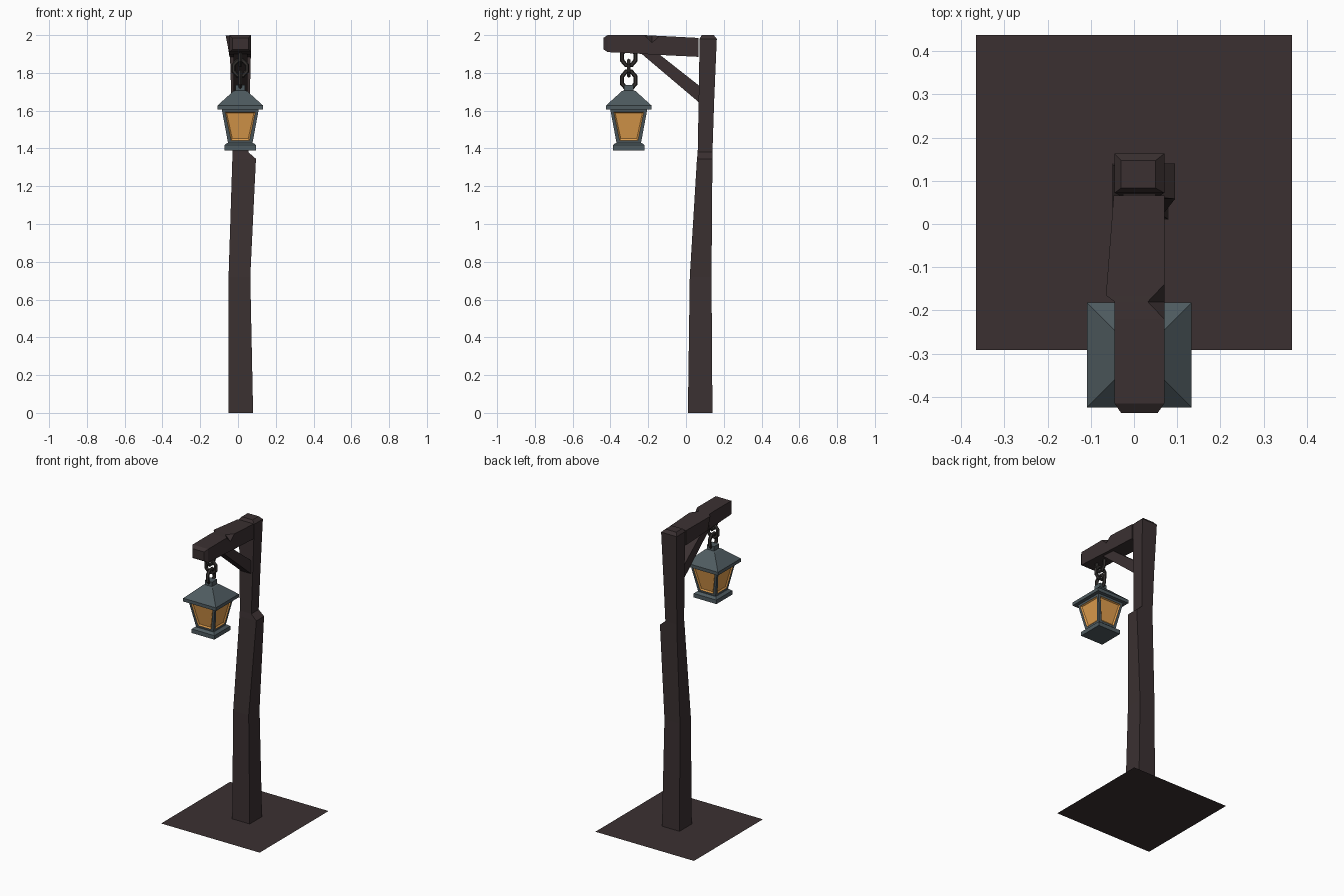
import bpy, bmesh, math
from mathutils import Matrix

if "Cube" in bpy.data.objects:
    bpy.data.objects.remove(bpy.data.objects["Cube"])


def material(name, rgb):
    m = bpy.data.materials.new(name)
    m.diffuse_color = (*rgb, 1)
    m.use_nodes = True
    m.node_tree.nodes["Principled BSDF"].inputs["Base Color"].default_value = m.diffuse_color
    return m


WOOD = material("dark wood", (0.043, 0.030, 0.031))
METAL = material("blue grey metal", (0.078, 0.105, 0.117))
GLASS = material("amber glass", (0.74, 0.34, 0.075))
IRON = material("black iron", (0.033, 0.029, 0.027))


def finish(bm, name, *mats):
    me = bpy.data.meshes.new(name)
    bm.to_mesh(me)
    bm.free()
    for m in mats:
        me.materials.append(m)
    ob = bpy.data.objects.new(name, me)
    bpy.context.collection.objects.link(ob)
    return ob


def loft(rings):
    """Skin a list of equal-length point rings and cap both ends."""
    bm = bmesh.new()
    vs = [[bm.verts.new(p) for p in r] for r in rings]
    n = len(vs[0])
    for a, b in zip(vs, vs[1:]):
        for i in range(n):
            j = (i + 1) % n
            bm.faces.new((a[i], a[j], b[j], b[i]))
    bm.faces.new(vs[0][::-1])
    bm.faces.new(vs[-1])
    bmesh.ops.remove_doubles(bm, verts=bm.verts, dist=1e-5)
    bmesh.ops.recalc_face_normals(bm, faces=bm.faces)
    return bm


def rect(z, x0, x1, y0, y1):
    return [(x0, y0, z), (x1, y0, z), (x1, y1, z), (x0, y1, z)]


# ground patch
bm = bmesh.new()
bm.faces.new([bm.verts.new(p) for p in rect(0, -0.365, 0.365, -0.292, 0.437)])
finish(bm, "ground_patch", WOOD)

# crooked post with a step on its right side and a bevelled top
finish(loft([rect(*s) for s in (
    (0.0, -0.05, 0.08, 0.01, 0.14),
    (0.72, -0.05, 0.065, 0.02, 0.135),
    (1.345, -0.03, 0.095, 0.058, 0.14),
    (1.38, -0.03, 0.055, 0.062, 0.14),
    (1.65, -0.035, 0.062, 0.067, 0.149),
    (1.98, -0.045, 0.07, 0.072, 0.163),
    (2.0, -0.03, 0.05, 0.083, 0.147))]), "post", WOOD)


# beam: bevelled front end, chipped right edge, bulge on the upper left edge
def beam_ring(y, xl, xr, z0, z1, chip=0.0, bottom_left=-0.045):
    return [(bottom_left, y, z0), (xr, y, z0), (xr, y, z1 - chip),
            (xr - chip, y, z1), (xl, y, z1)]


finish(loft([
    beam_ring(-0.437, -0.03, 0.055, 1.925, 1.985, 0, -0.03),
    beam_ring(-0.415, -0.045, 0.07, 1.91, 2.0),
    beam_ring(-0.22, -0.045, 0.07, 1.90, 2.0),
    beam_ring(-0.18, -0.045, 0.07, 1.897, 1.998, 0.038),
    beam_ring(-0.165, -0.065, 0.07, 1.896, 1.997, 0.024),
    beam_ring(-0.14, -0.063, 0.07, 1.895, 1.996),
    beam_ring(0.066, -0.047, 0.07, 1.885, 1.985)]), "beam", WOOD)

# diagonal brace
profile = [(-0.24, 1.905), (-0.15, 1.905), (0.085, 1.72), (0.085, 1.63)]
finish(loft([[(x, y, z) for y, z in profile] for x in (-0.025, 0.05)]),
       "brace", WOOD)

# lantern, made of square rings around its own axis
CX, CY = 0.012, -0.303


def square(z, h):
    return rect(z, CX - h, CX + h, CY - h, CY + h)


finish(loft([square(1.605, 0.115), square(1.605, 0.121), square(1.627, 0.121),
             square(1.703, 0.037), square(1.707, 0.026),
             square(1.737, 0.026)]), "lantern_roof", METAL)
finish(loft([square(1.39, 0.084), square(1.417, 0.084),
             square(1.43, 0.068)]), "lantern_base", METAL)

# lantern body with recessed panes on all four sides
bm = loft([square(1.425, 0.064), square(1.607, 0.098)])
sides = [f for f in bm.faces if abs(f.normal.z) < 0.7]
bmesh.ops.inset_individual(bm, faces=sides, thickness=0.024)
for f in sides:
    f.material_index = 1
rim = bmesh.ops.inset_individual(bm, faces=sides, thickness=0.010, depth=-0.008)
for f in rim["faces"]:
    f.material_index = 1
finish(bm, "lantern_body", METAL, GLASS)


# octagonal chain links, alternating direction
def link(name, z, height, turn):
    bm = bmesh.new()
    n, k, r = 8, 6, 0.011
    half = 0.047 - r
    grid = []
    for i in range(n):
        a = 2 * math.pi * (i + 0.5) / n
        ring = []
        for j in range(k):
            b = 2 * math.pi * j / k
            w = (half + r * math.cos(b)) / math.cos(math.pi / n)
            h = (height - r + r * math.cos(b)) / math.cos(math.pi / n)
            ring.append(bm.verts.new((r * math.sin(b), w * math.cos(a),
                                      h * math.sin(a))))
        grid.append(ring)
    for i in range(n):
        for j in range(k):
            p, q, m = grid[i], grid[(i + 1) % n], (j + 1) % k
            bm.faces.new((p[j], p[m], q[m], q[j]))
    bmesh.ops.recalc_face_normals(bm, faces=bm.faces)
    bm.transform(Matrix.Translation((CX, CY, z)) @ Matrix.Rotation(turn, 4, 'Z'))
    finish(bm, name, IRON)


link("chain_link_top", 1.885, 0.055, 0)
link("chain_link_middle", 1.825, 0.05, math.pi / 2)
link("chain_link_bottom", 1.762, 0.055, 0)
